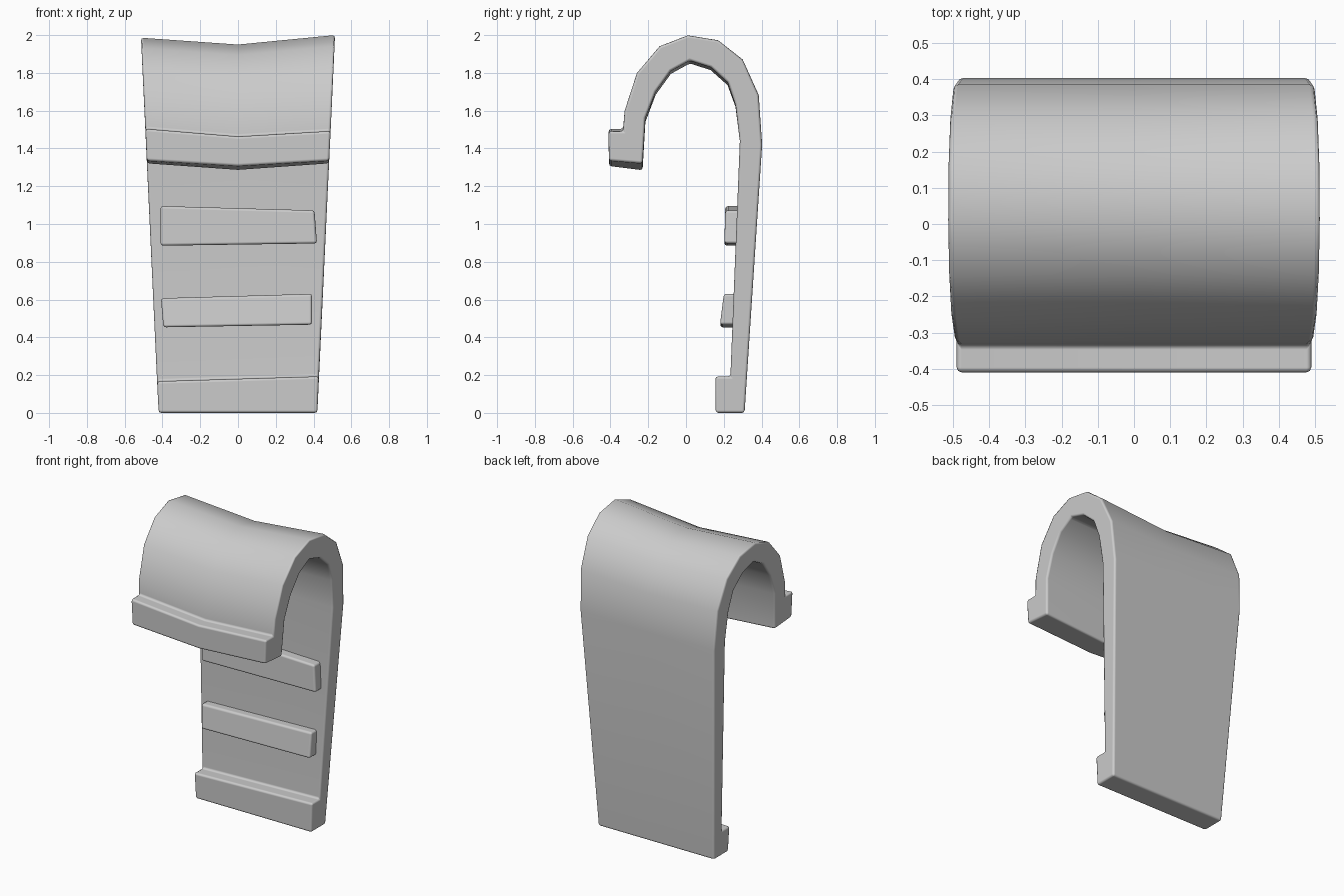
import bpy, bmesh

if "Cube" in bpy.data.objects:
    bpy.data.objects.remove(bpy.data.objects["Cube"])

def finish(bm, name, width):
    # Clean normals, rounded hard edges, smooth arch shading
    bmesh.ops.recalc_face_normals(bm, faces=bm.faces[:])
    me = bpy.data.meshes.new(name)
    bm.to_mesh(me)
    bm.free()
    ob = bpy.data.objects.new(name, me)
    bpy.context.collection.objects.link(ob)
    bpy.ops.object.select_all(action='DESELECT')
    ob.select_set(True)
    bpy.context.view_layer.objects.active = ob
    bpy.ops.object.shade_smooth_by_angle(angle=0.7)
    bev = ob.modifiers.new("Bevel", 'BEVEL')
    bev.width, bev.segments = width, 2
    bev.limit_method, bev.angle_limit = 'ANGLE', 0.75
    bev.harden_normals = True
    return ob

def loft(name, sections, width):
    # Skin a row of matching closed sections
    bm = bmesh.new()
    rings = [[bm.verts.new(p) for p in s] for s in sections]
    n = len(rings[0])
    for a, b in zip(rings, rings[1:]):
        for i in range(n):
            j = (i + 1) % n
            bm.faces.new((a[i], a[j], b[j], b[i]))
    bm.faces.new(rings[0])
    bm.faces.new(rings[-1])
    return finish(bm, name, width)

# Hook profile: y, z, sag at the middle, tilt left to right
profile = [
    (.31, 0, 0, 0), (.403, 1.42, 0, 0), (.385, 1.68, .02, .004),
    (.30, 1.865, .035, .007), (.17, 1.967, .043, .007), (.01, 1.993, .043, .007),
    (-.14, 1.937, .043, .005), (-.26, 1.80, .04, 0), (-.325, 1.60, .035, 0),
    (-.333, 1.498, .035, -.006), (-.41, 1.498, .035, -.006),
    (-.408, 1.335, .028, 0), (-.23, 1.32, .035, 0),
    (-.215, 1.56, .02, 0), (-.16, 1.70, .015, 0), (-.08, 1.81, .015, 0),
    (.02, 1.865, .015, 0), (.13, 1.83, .015, 0), (.22, 1.75, .015, 0),
    (.262, 1.63, .01, 0), (.285, 1.44, 0, 0),
    (.235, .18, 0, .013), (.155, .18, 0, .013), (.157, 0, 0, 0)]

def section(s):
    return [(s * (.42 + .047 * z), y, z + s * tilt - (sag if s == 0 else 0))
            for y, z, sag, tilt in profile]

loft("hook_body", [section(s) for s in (-1, 0, 1)], .014)

# Grip bars: (x, bottom z, top z) per end, front y at bottom and top, back y
def bar(name, left, right, y_bottom, y_top, y_back):
    loft(name, [[(xb, y_bottom, lo), (xt, y_top, hi), (xt, y_back, hi), (xb, y_back, lo)]
                for xb, xt, lo, hi in (left, right)], .014)

bar("upper_grip_bar", (-.41, -.41, .885, 1.095), (.418, .405, .897, 1.072), .203, .208, .29)
bar("lower_grip_bar", (-.395, -.408, .453, .607), (.392, .392, .467, .63), .18, .20, .27)
